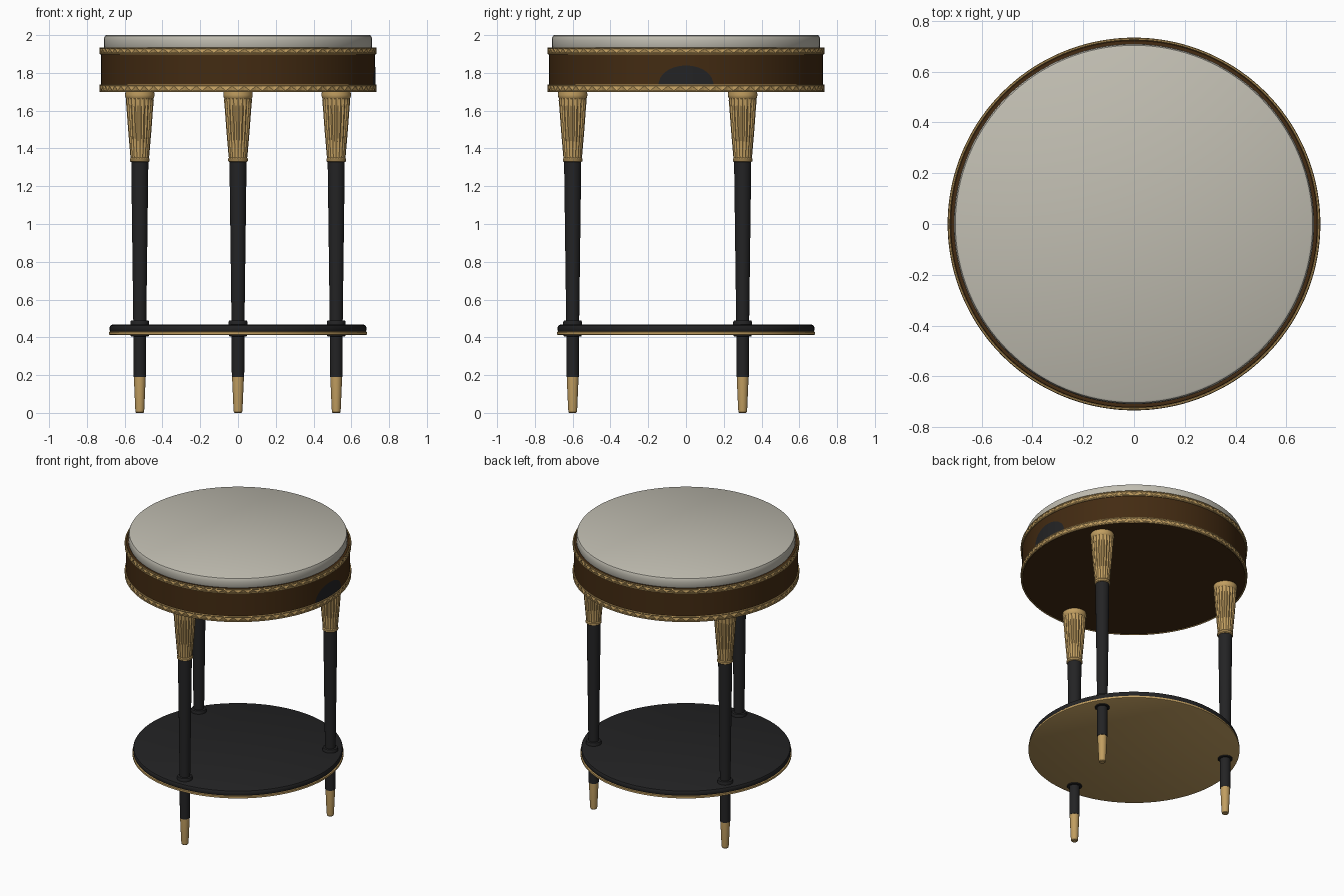
import bpy, bmesh, math
from math import sin, cos, pi

if "Cube" in bpy.data.objects:
    bpy.data.objects.remove(bpy.data.objects["Cube"])


def material(name, rgb):
    m = bpy.data.materials.new(name)
    m.diffuse_color = (*rgb, 1)
    m.use_nodes = True
    m.node_tree.nodes["Principled BSDF"].inputs["Base Color"].default_value = m.diffuse_color
    return m


GOLD = material("antique gold", (0.53, 0.34, 0.117))
WOOD = material("dark brown wood", (0.056, 0.024, 0.006))
BLACK = material("black lacquer", (0.017, 0.017, 0.018))
STONE = material("pale stone", (0.53, 0.51, 0.44))


def finish(name, bm, mat, angle=35):
    bmesh.ops.remove_doubles(bm, verts=bm.verts, dist=1e-5)
    bmesh.ops.recalc_face_normals(bm, faces=bm.faces)
    me = bpy.data.meshes.new(name)
    bm.to_mesh(me)
    bm.free()
    me.materials.append(mat)
    ob = bpy.data.objects.new(name, me)
    bpy.context.collection.objects.link(ob)
    bpy.ops.object.select_all(action='DESELECT')
    ob.select_set(True)
    bpy.context.view_layer.objects.active = ob
    bpy.ops.object.shade_smooth_by_angle(angle=math.radians(angle))
    return ob


def lathe(name, profile, mat, n=32, at=(0, 0), closed=False, flute=0.0):
    """Spin (radius, z) points; open profiles get flat end caps.
    flute cuts every second column inwards, except on the end rings."""
    bm = bmesh.new()
    rings = []
    for j, (r, z) in enumerate(profile):
        inner = 0 < j < len(profile) - 1
        ring = []
        for k in range(n):
            rr = r * (1 - flute) if (flute and inner and k % 2) else r
            a = 2 * pi * k / n
            ring.append(bm.verts.new((at[0] + rr * cos(a), at[1] + rr * sin(a), z)))
        rings.append(ring)
    pairs = list(zip(rings, rings[1:]))
    if closed:
        pairs.append((rings[-1], rings[0]))
    else:
        bm.faces.new(rings[0])
        bm.faces.new(rings[-1])
    for lo, hi in pairs:
        for k in range(n):
            bm.faces.new((lo[k], lo[(k + 1) % n], hi[(k + 1) % n], hi[k]))
    return finish(name, bm, mat)


def bead(name, r, z, size):
    """Thin round gold moulding."""
    pts = [(r + size * cos(i * pi / 3), z + size * sin(i * pi / 3)) for i in range(6)]
    lathe(name, pts, GOLD, 128, closed=True)


def zigzag_band(name, r, z0, z1, depth=0.007, n=144):
    """Band whose raised ridge zigzags between its lower and upper edge."""
    bm = bmesh.new()
    lo, hi = [], []
    for k in range(n):
        a = 2 * pi * k / n
        for row, z, up in ((lo, z0, k % 2 == 0), (hi, z1, k % 2 == 1)):
            rr = r + (depth if up else 0)
            row.append(bm.verts.new((rr * cos(a), rr * sin(a), z)))
    for k in range(n):
        m = (k + 1) % n
        if k % 2 == 0:
            tris = ((lo[k], lo[m], hi[m]), (lo[k], hi[m], hi[k]))
        else:
            tris = ((lo[k], lo[m], hi[k]), (lo[m], hi[m], hi[k]))
        for t in tris:
            bm.faces.new(t)
    return finish(name, bm, GOLD, 12)


# Stone top
lathe("stone_top", [(0.69, 1.922), (0.705, 1.928), (0.71, 1.938), (0.71, 1.972),
                    (0.708, 1.987), (0.704, 1.996), (0.697, 2.0)], STONE, 128)

# Wooden apron drum
lathe("apron", [(0.722, 1.70), (0.726, 1.705), (0.726, 1.925), (0.722, 1.93)], WOOD, 128)

# Carved gold trims on the apron's upper and lower edges
for label, z0, z1 in (("upper", 1.903, 1.931), ("lower", 1.702, 1.734)):
    zigzag_band(label + "_trim", 0.7275, z0 + 0.003, z1 - 0.003)
    bead(label + "_trim_bottom_bead", 0.729, z0, 0.005)
    bead(label + "_trim_top_bead", 0.729, z1, 0.005)

# Dark half-round plate on the right side of the apron
bm = bmesh.new()
prev = None
for i in range(33):
    y = -0.145 + 0.29 * i / 32
    h = 0.10 * math.sqrt(max(0, 1 - (y / 0.1455) ** 2))
    x = math.sqrt(0.7285 ** 2 - y * y)
    cur = (bm.verts.new((x, y, 1.738)), bm.verts.new((x, y, 1.739 + h)))
    if prev:
        bm.faces.new((prev[0], cur[0], cur[1], prev[1]))
    prev = cur
plate = finish("side_plate", bm, BLACK)
if plate.data.polygons[16].normal.x < 0:
    plate.data.flip_normals()

# Lower shelf: gold underside and rim, black top
lathe("shelf_gold_base", [(0.678, 0.412), (0.684, 0.415), (0.684, 0.428), (0.678, 0.431)], GOLD, 128)
lathe("shelf_black_top", [(0.676, 0.43), (0.679, 0.437), (0.679, 0.455), (0.675, 0.463),
                          (0.665, 0.467)], BLACK, 128)

# Three legs
for label, x, y in (("front", 0, -0.60), ("back_left", -0.52, 0.30), ("back_right", 0.52, 0.30)):
    at = (x, y)
    lathe(label + "_leg_foot", [(0.018, 0), (0.022, 0.004), (0.024, 0.02), (0.031, 0.18),
                                (0.031, 0.192)], GOLD, at=at)
    lathe(label + "_leg_shaft", [(0.033, 0.19), (0.034, 0.45), (0.045, 1.30), (0.045, 1.34)],
          BLACK, at=at)
    # Collars where the leg passes through the shelf
    lathe(label + "_leg_collar_above", [(0.05, 0.46), (0.05, 0.48), (0.047, 0.488), (0.036, 0.49)],
          BLACK, at=at)
    lathe(label + "_leg_collar_below", [(0.045, 0.405), (0.048, 0.408), (0.048, 0.42)], BLACK, at=at)
    # Fluted gold crown between two rings
    lathe(label + "_leg_crown", [(0.047, 1.345), (0.050, 1.36), (0.062, 1.50), (0.070, 1.61),
                                 (0.074, 1.655), (0.072, 1.67)], GOLD, 40, at, flute=0.09)
    lathe(label + "_leg_crown_lower_ring", [(0.046, 1.328), (0.052, 1.333), (0.052, 1.345),
                                            (0.047, 1.352)], GOLD, at=at)
    lathe(label + "_leg_crown_upper_ring", [(0.070, 1.663), (0.076, 1.67), (0.078, 1.683),
                                            (0.076, 1.701)], GOLD, at=at)
